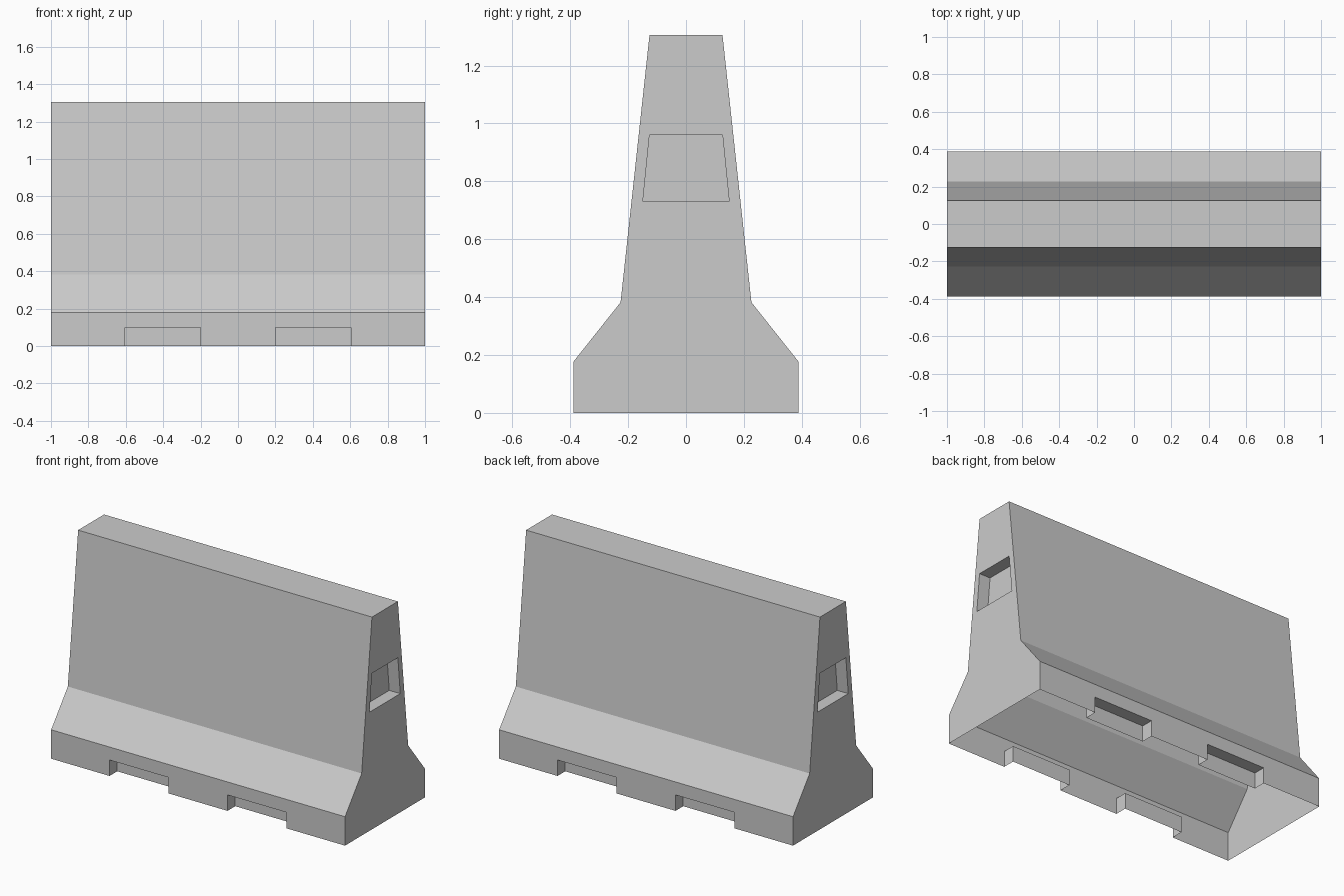
import bpy, bmesh

if "Cube" in bpy.data.objects:
    bpy.data.objects.remove(bpy.data.objects["Cube"])

LENGTH = 2.0
RECESS = 0.075


def prism(name, profile, x0, x1):
    """Extrude a (y, z) profile along x between x0 and x1."""
    bm = bmesh.new()
    face = bm.faces.new([bm.verts.new((x0, y, z)) for y, z in profile])
    ext = bmesh.ops.extrude_face_region(bm, geom=[face])
    moved = [v for v in ext["geom"] if isinstance(v, bmesh.types.BMVert)]
    bmesh.ops.translate(bm, verts=moved, vec=(x1 - x0, 0, 0))
    bmesh.ops.recalc_face_normals(bm, faces=bm.faces)
    mesh = bpy.data.meshes.new(name)
    bm.to_mesh(mesh)
    bm.free()
    obj = bpy.data.objects.new(name, mesh)
    bpy.context.collection.objects.link(obj)
    return obj


def mirrored(half):
    """Complete a right-hand half profile across y = 0."""
    return half + [(-y, z) for y, z in reversed(half)]


# Barrier body: vertical foot, sloped skirt, tapered wall
body = prism("barrier_body",
             mirrored([(0.388, 0), (0.388, 0.178), (0.226, 0.382), (0.126, 1.306)]),
             -LENGTH / 2, LENGTH / 2)

cutters = []
for s in (-1, 1):
    # Tapered grip pocket in each end
    pocket = mirrored([(0.149, 0.73), (0.126, 0.96)])
    cutters.append(prism("end_pocket_cutter", pocket, s * (1 - RECESS), s * 1.2))
    # Two lifting slots along each foot
    y0, y1 = s * (0.388 - RECESS), s * 0.6
    slot = [(y0, -0.1), (y1, -0.1), (y1, 0.098), (y0, 0.098)]
    for t in (-1, 1):
        cutters.append(prism("foot_slot_cutter", slot, t * 0.2, t * 0.603))

for c in cutters:
    c.hide_render = True
    mod = body.modifiers.new("cut", "BOOLEAN")
    mod.operation = "DIFFERENCE"
    mod.solver = "EXACT"
    mod.object = c

# Bake the cuts
bpy.context.view_layer.update()
deps = bpy.context.evaluated_depsgraph_get()
baked = bpy.data.meshes.new_from_object(body.evaluated_get(deps))
body.modifiers.clear()
body.data = baked
for c in cutters:
    bpy.data.objects.remove(c)

# Open the underside so the barrier is a hollow shell
bm = bmesh.new()
bm.from_mesh(baked)
bottom = [f for f in bm.faces if all(abs(v.co.z) < 1e-4 for v in f.verts)]
bmesh.ops.delete(bm, geom=bottom, context="FACES")
bm.to_mesh(baked)
bm.free()
